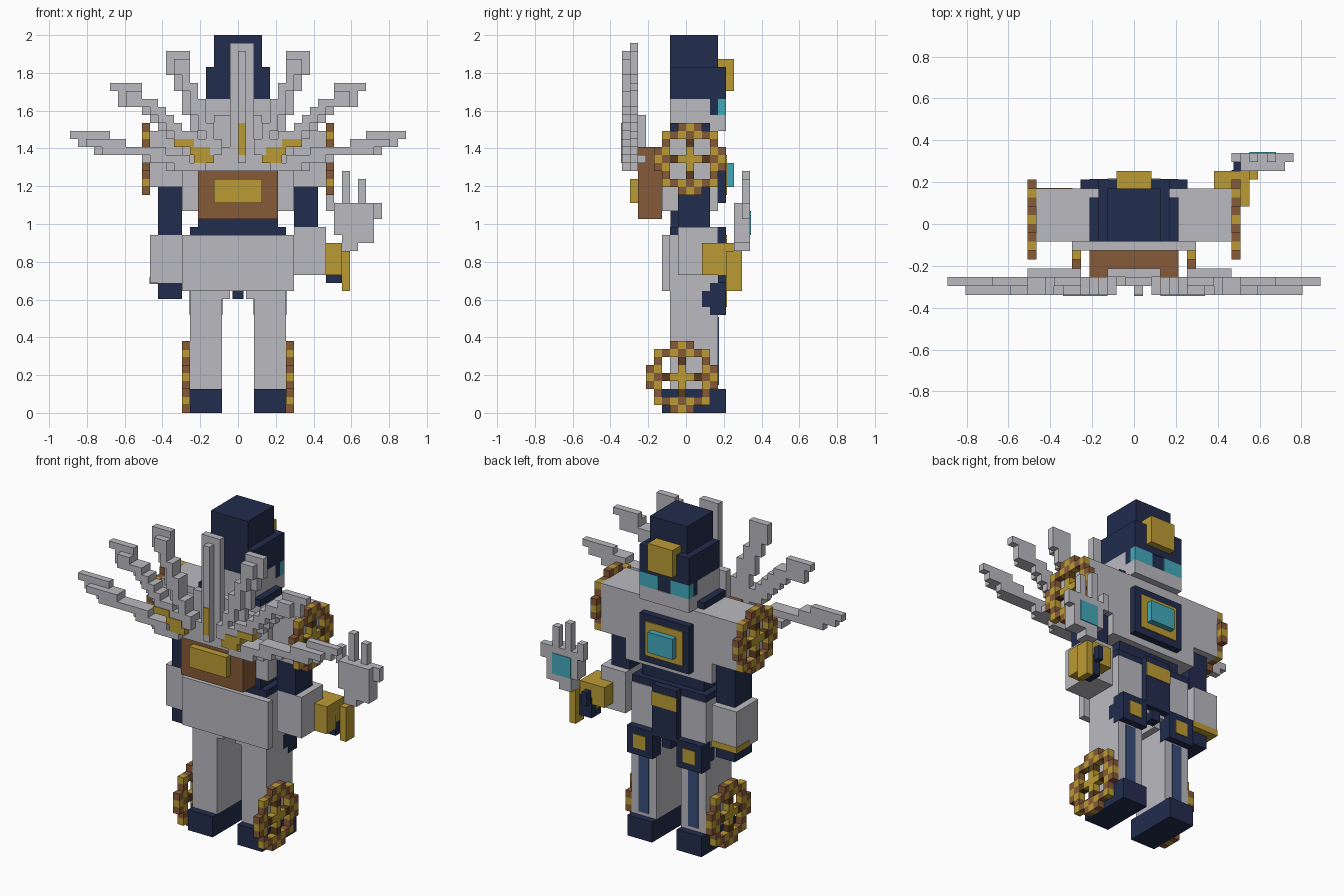
import bpy
import bmesh
from mathutils import Vector

cube = bpy.data.objects.get("Cube")
if cube:
    bpy.data.objects.remove(cube, do_unlink=True)

UNIT = 2 / 47.2      # size of one block
LIFT = 0.2           # everything above the feet sits a little off the block grid


def make_material(name, red, green, blue):
    material = bpy.data.materials.new(name)
    material.use_nodes = True
    colour = (red, green, blue, 1)
    material.diffuse_color = colour
    shader = material.node_tree.nodes["Principled BSDF"]
    shader.inputs["Base Color"].default_value = colour
    shader.inputs["Roughness"].default_value = 0.8
    return material


grey = make_material("light grey", .49, .49, .53)
navy = make_material("navy", .016, .026, .075)
gold = make_material("gold", .5, .33, .035)
brown = make_material("brown", .24, .1, .038)
umber = make_material("dark brown", .1, .048, .013)
cyan = make_material("cyan", .055, .4, .5)
blue = make_material("slate blue", .04, .075, .2)


def add_box(mesh, box, index=0):
    """Box given as x range, y range, z range in blocks."""
    x, y, z = box
    corners = [[[mesh.verts.new(Vector((a, b, c)) * UNIT) for c in z] for b in y] for a in x]
    (a, b), (c, d) = corners[0], corners[1]
    for loop in ((a[0], a[1], b[1], b[0]), (c[0], d[0], d[1], c[1]),
                 (a[0], c[0], c[1], a[1]), (b[0], b[1], d[1], d[0]),
                 (a[0], b[0], d[0], c[0]), (a[1], c[1], d[1], b[1])):
        mesh.faces.new(loop).material_index = index


def finish(name, mesh, materials):
    bmesh.ops.recalc_face_normals(mesh, faces=mesh.faces)
    data = bpy.data.meshes.new(name)
    mesh.to_mesh(data)
    mesh.free()
    for material in materials:
        data.materials.append(material)
    thing = bpy.data.objects.new(name, data)
    bpy.context.collection.objects.link(thing)


def part(name, material, *boxes, lift=LIFT, mirror=False):
    mesh = bmesh.new()
    for x, y, z in boxes:
        z = (z[0] + lift, z[1] + lift)
        add_box(mesh, (x, y, z))
        if mirror:
            add_box(mesh, ((-x[1], -x[0]), y, z))
    finish(name, mesh, [material])


def wide(half):
    return (-half, half)


def wheel(name, x, y, z):
    """Blocky spoked wheel, chequered gold and brown."""
    mesh = bmesh.new()
    for i in range(-4, 5):
        for j in range(-4, 5):
            reach = (i * i + j * j) ** .5
            spoke = i == 0 or j == 0
            if reach > 4.3 or (reach < 3 and not spoke):
                continue
            index = (i + j) % 2
            if reach < 3:
                index = 2 if reach == 2 else 0
            add_box(mesh, ((x, x + 1), (y + i, y + i + 1), (z + j, z + j + 1)), index)
    finish(name, mesh, [gold, brown, umber])


# Feet and legs
DEPTH = (-2, 4)
part("feet", navy, ((2, 6), (-3, 5), (0, 3)), lift=0, mirror=True)
part("legs", grey, ((2, 6), DEPTH, (3, 15.2)), lift=0, mirror=True)
part("shin_stripes", blue, ((3.2, 4.8), (4, 4.1), (3.5, 12)), lift=0, mirror=True)
part("knees", navy, ((1.95, 6.05), (3, 5), (12, 16)), ((2, 6.05), (2, 3), (13, 15)), mirror=True)
part("knee_badges", gold, ((3, 5), (5, 5.1), (13, 15)), mirror=True)

# Wheels on ankles and shoulders
for side, ankle, shoulder in (("left", 6, 11), ("right", -7, -12)):
    wheel(side + "_ankle_wheel", ankle, -1, 4)
    wheel(side + "_shoulder_wheel", shoulder, 0, 31 + LIFT)

# Hips and belt
part("hips", grey, (wide(6), DEPTH, (15, 22)), (wide(7), (-3, -2), (15, 22)))
part("hip_joints", grey, ((1, 2), (-2, 3), (14, 15)), mirror=True)
part("belt", navy, (wide(6), (-2, 3.9), (22, 23)), (wide(2), (4, 5), (15.5, 23)),
     (wide(.7), (3, 4.5), (14, 15.5)))
part("buckle", gold, (wide(2), (5, 5.1), (20, 22)))

# Torso
part("inner_torso", navy, (wide(5), (-1.95, 3), (23, 36)))
part("chest", grey, (wide(11), DEPTH, (28, 35)), (wide(7), DEPTH, (25, 28)))
part("back_plate", grey, (wide(7), (-3, -2), (25, 34)))
part("chest_panel", navy, (wide(4), (4, 5), (26, 33)))
part("chest_frame", gold, (wide(3), (5, 5.15), (27, 32)))
part("chest_gem", cyan, (wide(2), (5, 6), (28, 31)))
part("backpack", brown, (wide(5), (-6, -3), (24, 33)))
part("backpack_plate", gold, (wide(3), (-7, -6), (26, 29)))

# Head and tall hat
part("head", grey, (wide(4), (-2, 3), (35, 39)), (wide(4), (3, 5), (35, 37)))
part("visor", navy, (wide(4), (3, 4), (37, 39)), (wide(1), (4, 4.9), (37, 39)))
part("eyes", cyan, ((1, 4), (4, 5), (37, 39)), mirror=True)
part("hat", navy, (wide(4), (-2, 5), (39, 43)), (wide(3), DEPTH, (43, 47)))
part("hat_badge", gold, (wide(2), (4, 6), (40, 44)))

# Right arm, hanging
ARM = (-1, 3)
part("right_upper_arm", navy, ((-10, -7), ARM, (22, 28)))
part("right_forearm", grey, ((-11, -7), (-1, 4), (16, 22)))
part("right_cuff", gold, ((-11.05, -6.95), (1, 4.05), (15.9, 16.8)))
part("right_fist", navy, ((-10, -7), ARM, (14, 16)))

# Left arm, holding a glove shape
part("left_upper_arm", navy, ((7, 10), ARM, (23, 28)))
part("left_forearm", grey, ((7, 11), (-1, 4), (17, 23)))
part("left_gauntlet", gold, ((11, 13), (2, 5), (17, 21)), ((9, 13), (4, 6), (18, 21)))
part("left_fist", navy, ((11, 13), (4, 6.1), (16, 19)), ((11.2, 12), (6, 7), (18, 20)))
part("handle", gold, ((13, 14), (5, 7), (15, 20)))
TIP = (7, 8)
part("raised_hand", grey,
     ((12, 17), (6, 8), (22, 26)), ((13, 17), (6, 8), (21, 22)), ((13, 15), (6, 8), (20, 21)),
     ((13, 14), TIP, (26, 30)), ((15, 16), TIP, (26, 29)),
     ((11, 12), TIP, (25, 27.5)), ((17, 18), TIP, (24, 26)))
part("palm_gem", cyan, ((13, 16), (8, 8.1), (22, 25)))


# Feather fan: each feather is a stack of one-block rows, top row first
def feather(name, top, rows):
    boxes = []
    for step, (inner, outer) in enumerate(rows):
        z = (top - step - 1, top - step)
        boxes.append(((inner, outer), (-7, -6), z))
        if step:
            boxes.append(((inner, max(outer - 1, inner + 1)), (-8, -7), z))
    part(name, grey, *boxes, mirror=True)


feather("low_feathers", 35, ((16, 21), (14, 20), (9, 18), (6, 12), (4, 9)))
feather("middle_feathers", 41, ((12, 16), (12, 15), (10, 15), (9, 12), (8, 11),
                                (7, 10), (5, 9), (4, 8), (3, 6)))
feather("high_feathers", 45, [(round(6 - drop * .4), round(8.7 - drop * .4))
                              for drop in (0, 0, 0, 1, 2, 3, 4, 5, 6, 7, 8, 9, 10)])
part("centre_feather", grey, ((-1, 2), (-7, -6), (33, 46)), ((0, 1), (-8, -7), (31, 45)))
part("fan_hub", grey, (wide(5), (-7, -5), (30, 33)), (wide(3), (-6, -5), (33, 37)),
     ((-12, -6), (-6, -5), (31, 32)), ((6, 11), (-6, -5), (31, 32)))

# Gold stair steps on the fan
part("fan_inlay_centre", gold, ((0, 1), (-8.1, -7), (32, 36)))
part("fan_inlays", gold, *[((x, x + 2.5), (-8.1, -7), (z, z + 1))
                           for x, z in ((3, 31), (3.5, 32), (5.5, 33))], mirror=True)
